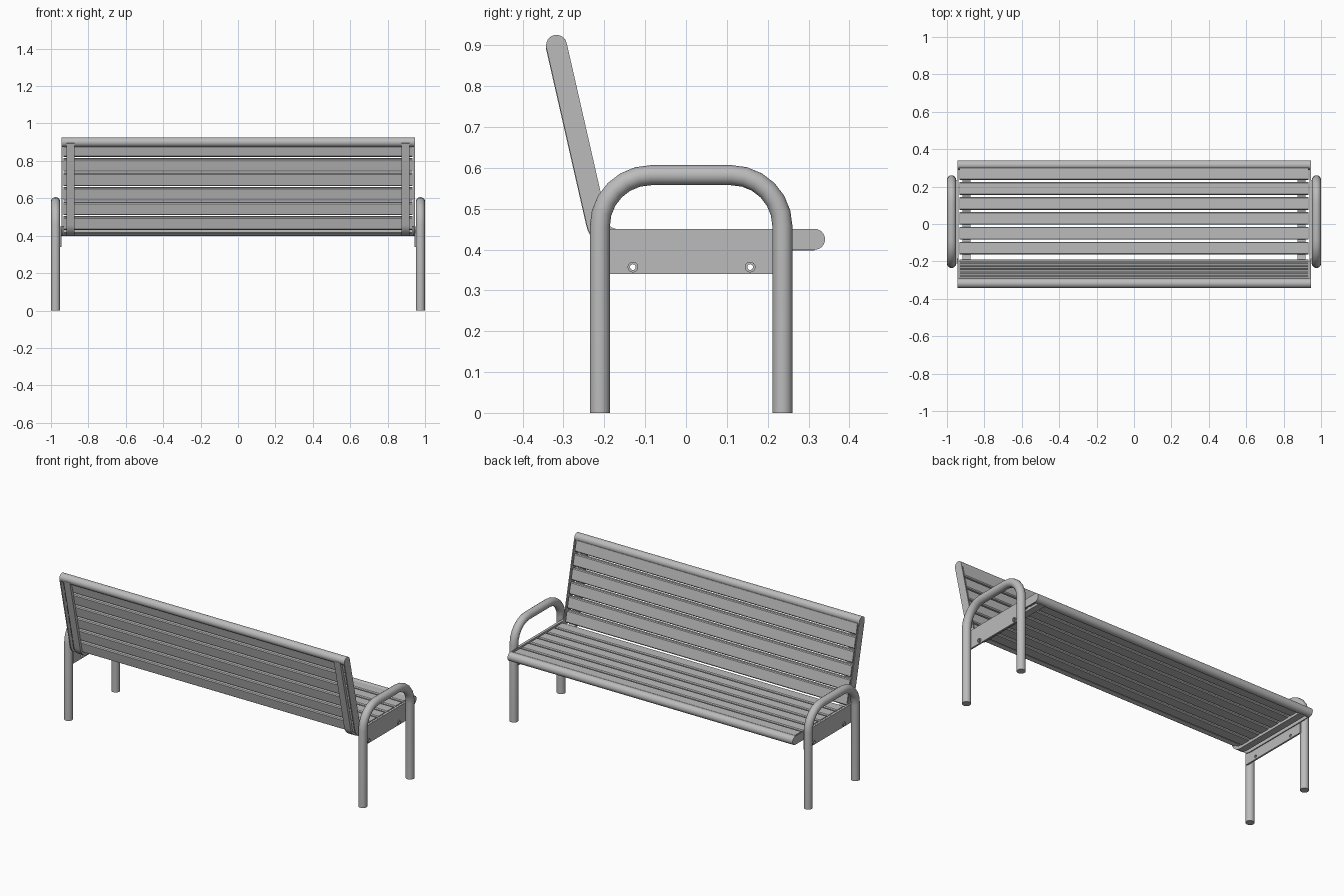
import bpy
from math import sin, cos, pi, radians
from mathutils import Matrix, Vector

cube = bpy.data.objects.get("Cube")
if cube:
    bpy.data.objects.remove(cube)

grey = bpy.data.materials.new("painted_grey_metal")
grey.use_nodes = True
grey.diffuse_color = (0.5, 0.5, 0.5, 1)
grey.node_tree.nodes["Principled BSDF"].inputs["Base Color"].default_value = (0.5, 0.5, 0.5, 1)

parts = []
SIDE = Matrix(((0, 0, 1, 0), (1, 0, 0, 0), (0, 1, 0, 0), (0, 0, 0, 1)))  # drawn (y, z), extruded on x


def ray(angle):
    return Vector((cos(angle), sin(angle)))


def ring(center, radius, start=0.0, sweep=2 * pi, n=24, closed=True):
    steps = n if closed else n - 1
    return [Vector(center) + radius * ray(start + sweep * i / steps) for i in range(n)]


def to_mesh(name, curve, matrix):
    """Turn a curve into a plain mesh part."""
    temp = bpy.data.objects.new(name, curve)
    mesh = bpy.data.meshes.new_from_object(temp)
    bpy.data.objects.remove(temp)
    mesh.transform(matrix)
    mesh.materials.clear()
    mesh.materials.append(grey)
    obj = bpy.data.objects.new(name, mesh)
    bpy.context.collection.objects.link(obj)
    parts.append(obj)


def add_spline(curve, points, cyclic):
    spline = curve.splines.new("POLY")
    spline.points.add(len(points) - 1)
    for slot, p in zip(spline.points, points):
        slot.co = (p[0], p[1], 0, 1)
    spline.use_cyclic_u = cyclic


def extrude(name, outlines, x, half):
    """Fill side outlines (later ones are holes) and extrude them along x."""
    curve = bpy.data.curves.new(name, "CURVE")
    curve.dimensions = "2D"
    curve.fill_mode = "BOTH"
    curve.extrude = half
    for points in outlines:
        add_spline(curve, points, True)
    to_mesh(name, curve, Matrix.Translation((x, 0, 0)) @ SIDE)


def tube(name, points, x, radius):
    curve = bpy.data.curves.new(name, "CURVE")
    curve.dimensions = "3D"
    curve.bevel_depth = radius
    curve.bevel_resolution = 6
    curve.use_fill_caps = True
    add_spline(curve, points, False)
    to_mesh(name, curve, Matrix.Translation((x, 0, 0)) @ SIDE)


# Seat-and-back centre line, as points with the angle of their surface normal
UP = radians(90)
LEAN = radians(12.8)
R = 0.0255
seat_tip = Vector((0.315, 0.425))
back_tip = Vector((-0.317, 0.9))
bend = Vector((-0.169, 0.475))
path = [(seat_tip, UP)]
for i in range(9):
    a = UP + (LEAN - UP) * i / 8
    path.append((bend - 0.05 * ray(a), a))
path.append((back_tip, LEAN))


def offset(distance, nodes):
    return [p + distance * ray(a) for p, a in nodes]


# Thin end plates with round tips, and the support bars under the slats
end_outline = (ring(seat_tip, R, -UP, pi, 13, False) + offset(R, path[1:-1])
               + ring(back_tip, R, LEAN, pi, 13, False) + offset(-R, path[1:-1])[::-1])
bar_outline = offset(-0.008, path) + offset(-0.027, path)[::-1]

# Mounting plate between the legs, with two bolt holes
mount = [(-0.21, 0.34), (0.235, 0.34), (0.235, 0.45), (-0.21, 0.45)]
bolts = [(-0.13, 0.357), (0.157, 0.357)]

# Arched leg and armrest
REAR, FRONT, TOP, BEND = -0.211, 0.236, 0.582, 0.125
arch = ([(REAR, 0)]
        + ring((REAR + BEND, TOP - BEND), BEND, pi, -pi / 2, 7, False)
        + ring((FRONT - BEND, TOP - BEND), BEND, pi / 2, -pi / 2, 7, False)
        + [(FRONT, 0)])

for side, s in (("left", 1), ("right", -1)):
    extrude(side + "_end_plate", [end_outline], s * 0.942, 0.003)
    extrude(side + "_support_bar", [bar_outline], s * 0.896, 0.021)
    extrude(side + "_mounting_plate", [mount] + [ring(b, 0.008) for b in bolts], s * 0.95, 0.005)
    for i, b in enumerate(bolts):
        extrude(f"{side}_bolt_ring_{i + 1}", [ring(b, 0.013), ring(b, 0.007)], s * 0.957, 0.003)
    tube(side + "_leg_arch", arch, s * 0.9755, 0.0245)

# Round edge rails and matching rows of slats on seat and back
for name, tip, normal in (("seat", seat_tip, UP), ("back", back_tip, LEAN)):
    out = ray(normal)
    along = ray(normal + pi / 2)          # runs from the tip towards the bend
    if name == "back":
        along = -along
    extrude(name + "_edge_rail", [ring(tip, R)], 0, 0.939)
    for k in range(6):
        start = 0.01 if k == 0 else 0.01 + 0.08 * k
        end = 0.079 + 0.08 * k
        lo, hi, c = -0.012, 0.022, 0.005
        profile = [(start + c, lo), (end - c, lo), (end, lo + c), (end, hi - c),
                   (end - c, hi), (start + c, hi), (start, hi - c), (start, lo + c)]
        outline = [tip + along * u + out * v for u, v in profile]
        extrude(f"{name}_slat_{k + 1}", [outline], 0, 0.932)

# Smooth tubes, crisp edges
bpy.ops.object.select_all(action="DESELECT")
for obj in parts:
    obj.select_set(True)
bpy.context.view_layer.objects.active = parts[0]
bpy.ops.object.shade_smooth_by_angle(angle=radians(35))
